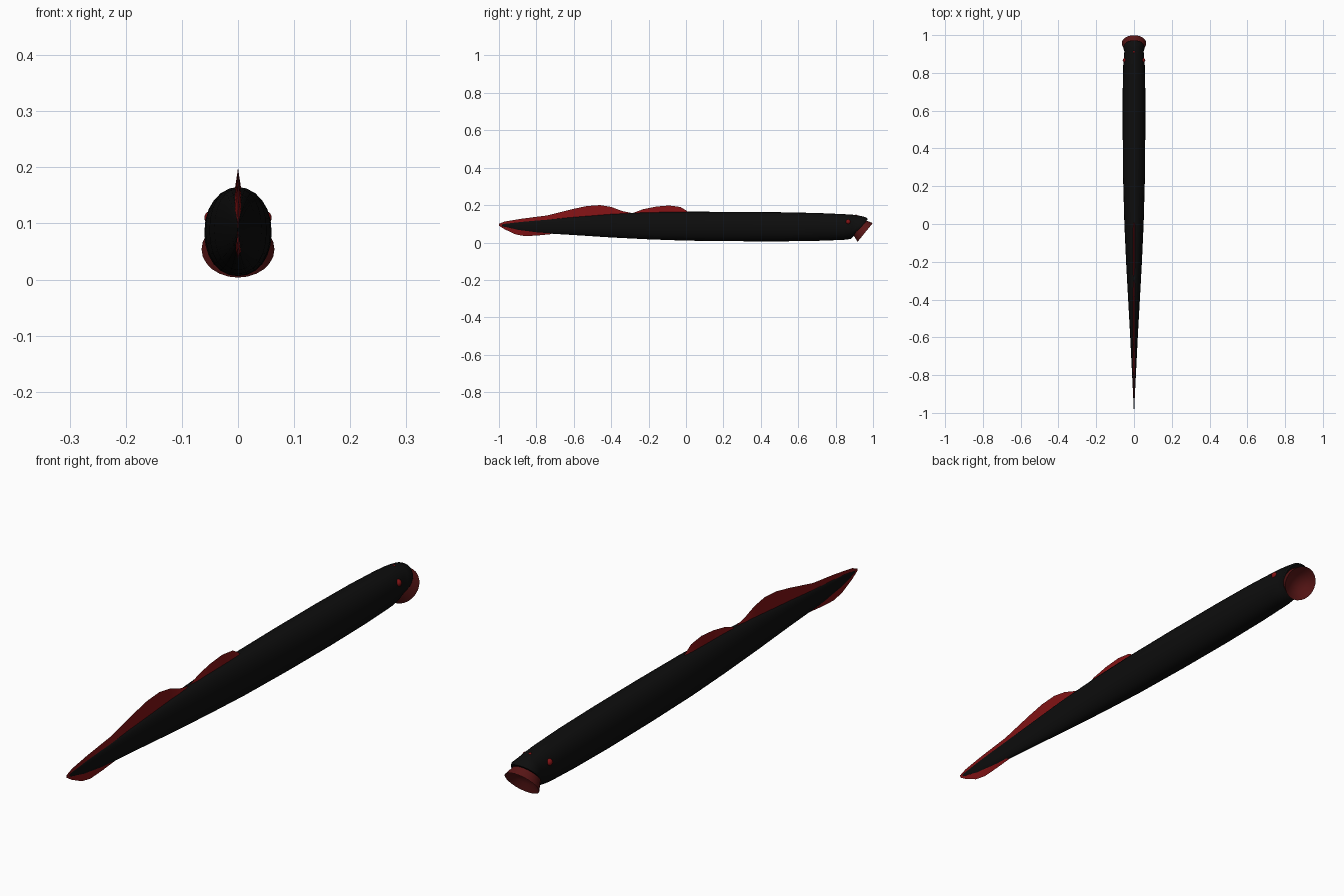
import bpy
import bmesh
import math
from mathutils import Vector

if "Cube" in bpy.data.objects:
    bpy.data.objects.remove(bpy.data.objects["Cube"], do_unlink=True)


def make_material(name, colour):
    mat = bpy.data.materials.new(name)
    mat.use_nodes = True
    mat.diffuse_color = (*colour, 1)
    mat.node_tree.nodes["Principled BSDF"].inputs["Base Color"].default_value = (*colour, 1)
    return mat


black = make_material("black skin", (0.004, 0.004, 0.004))
red = make_material("fin red", (0.22, 0.006, 0.007))
dark_red = make_material("mouth dark red", (0.1, 0.008, 0.008))


def finish(bm, name, mat, angle=50):
    bmesh.ops.recalc_face_normals(bm, faces=bm.faces)
    mesh = bpy.data.meshes.new(name)
    bm.to_mesh(mesh)
    bm.free()
    obj = bpy.data.objects.new(name, mesh)
    bpy.context.collection.objects.link(obj)
    mesh.materials.append(mat)
    bpy.ops.object.select_all(action="DESELECT")
    obj.select_set(True)
    bpy.context.view_layer.objects.active = obj
    bpy.ops.object.shade_smooth_by_angle(angle=math.radians(angle))
    return obj


def loft(rings, name, mat, angle=50):
    """Bridge closed rings of points and cap both ends."""
    bm = bmesh.new()
    loops = [[bm.verts.new(p) for p in ring] for ring in rings]
    n = len(loops[0])
    for a, b in zip(loops, loops[1:]):
        for i in range(n):
            j = (i + 1) % n
            bm.faces.new((a[i], a[j], b[j], b[i]))
    bm.faces.new(loops[0])
    bm.faces.new(loops[-1])
    return finish(bm, name, mat, angle)


def ring(centre, across, up, sides, power=1.0):
    points = []
    for i in range(sides):
        t = math.tau * i / sides
        c, s = math.cos(t), math.sin(t)
        points.append(centre + across * math.copysign(abs(c) ** power, c)
                      + up * math.copysign(abs(s) ** power, s))
    return points


# Body: top y, top z, bottom y, bottom z, half width
stations = [
    (-0.985, 0.098, -0.985, 0.088, 0.001),
    (-0.9, 0.11, -0.9, 0.066, 0.005),
    (-0.8, 0.12, -0.8, 0.052, 0.010),
    (-0.6, 0.137, -0.6, 0.040, 0.020),
    (-0.4, 0.153, -0.4, 0.027, 0.031),
    (-0.2, 0.162, -0.2, 0.017, 0.042),
    (0.0, 0.165, 0.0, 0.010, 0.051),
    (0.25, 0.164, 0.25, 0.007, 0.058),
    (0.5, 0.162, 0.5, 0.006, 0.060),
    (0.7, 0.158, 0.7, 0.009, 0.060),
    (0.84, 0.152, 0.84, 0.014, 0.057),
    (0.9, 0.148, 0.88, 0.019, 0.053),
    (0.935, 0.142, 0.895, 0.032, 0.051),
    (0.965, 0.134, 0.9, 0.044, 0.056),
    (0.972, 0.124, 0.905, 0.046, 0.053),
]
body_rings = []
for ty, tz, by, bz, w in stations:
    top, bottom = Vector((0, ty, tz)), Vector((0, by, bz))
    body_rings.append(ring((top + bottom) / 2, Vector((w, 0, 0)), (top - bottom) / 2, 24, 0.93))
loft(body_rings, "body", black)

# Sucker mouth: tilted flaring cup with a hollow inside
axis = Vector((0, 0.776, -0.63))
cup_up = Vector((0, 0.63, 0.776))
rim = Vector((0, 0.958, 0.054))
profile = [(-0.05, 0.046), (-0.025, 0.056), (0, 0.065), (-0.003, 0.060),
           (-0.018, 0.040), (-0.026, 0.020), (-0.028, 0.006)]
loft([ring(rim + axis * t, Vector((r, 0, 0)), cup_up * r, 24) for t, r in profile],
     "sucker_mouth", dark_red)


# Fins: thin wedges, wide at the base and sharp at the edge
def fin(name, outline, width=0.006):
    bm = bmesh.new()
    rows = []
    for y, base, edge in outline:
        w = width * min(1, (y + 1.02) / 0.3)
        rows.append([bm.verts.new(p) for p in ((-w, y, base), (0, y, edge), (w, y, base))])
    for a, b in zip(rows, rows[1:]):
        for i in range(3):
            j = (i + 1) % 3
            bm.faces.new((a[i], a[j], b[j], b[i]))
    bm.faces.new(rows[0])
    bm.faces.new(rows[-1])
    finish(bm, name, red, 40)


fin("rear_back_fin", [
    (-1.0, 0.092, 0.1), (-0.97, 0.092, 0.112), (-0.88, 0.107, 0.127),
    (-0.74, 0.12, 0.145), (-0.6, 0.132, 0.18), (-0.53, 0.138, 0.195),
    (-0.46, 0.144, 0.2), (-0.4, 0.148, 0.19), (-0.34, 0.15, 0.168), (-0.29, 0.15, 0.158)])
fin("front_back_fin", [
    (-0.28, 0.152, 0.159), (-0.23, 0.154, 0.178), (-0.16, 0.157, 0.192),
    (-0.09, 0.159, 0.198), (-0.03, 0.16, 0.19), (0.0, 0.16, 0.172), (0.01, 0.16, 0.163)])
fin("tail_underside_fin", [
    (-1.0, 0.1, 0.09), (-0.97, 0.098, 0.071), (-0.91, 0.075, 0.043),
    (-0.86, 0.063, 0.034), (-0.79, 0.056, 0.038), (-0.72, 0.052, 0.045)])


# Eyes and the single nostril
def bead(name, location, radius):
    bm = bmesh.new()
    bmesh.ops.create_uvsphere(bm, u_segments=12, v_segments=8, radius=radius)
    bmesh.ops.translate(bm, verts=bm.verts, vec=location)
    finish(bm, name, red)


for side, label in ((1, "left"), (-1, "right")):
    bead(label + "_eye", (side * 0.047, 0.867, 0.11), 0.013)
bead("nostril", (0, 0.91, 0.142), 0.007)
